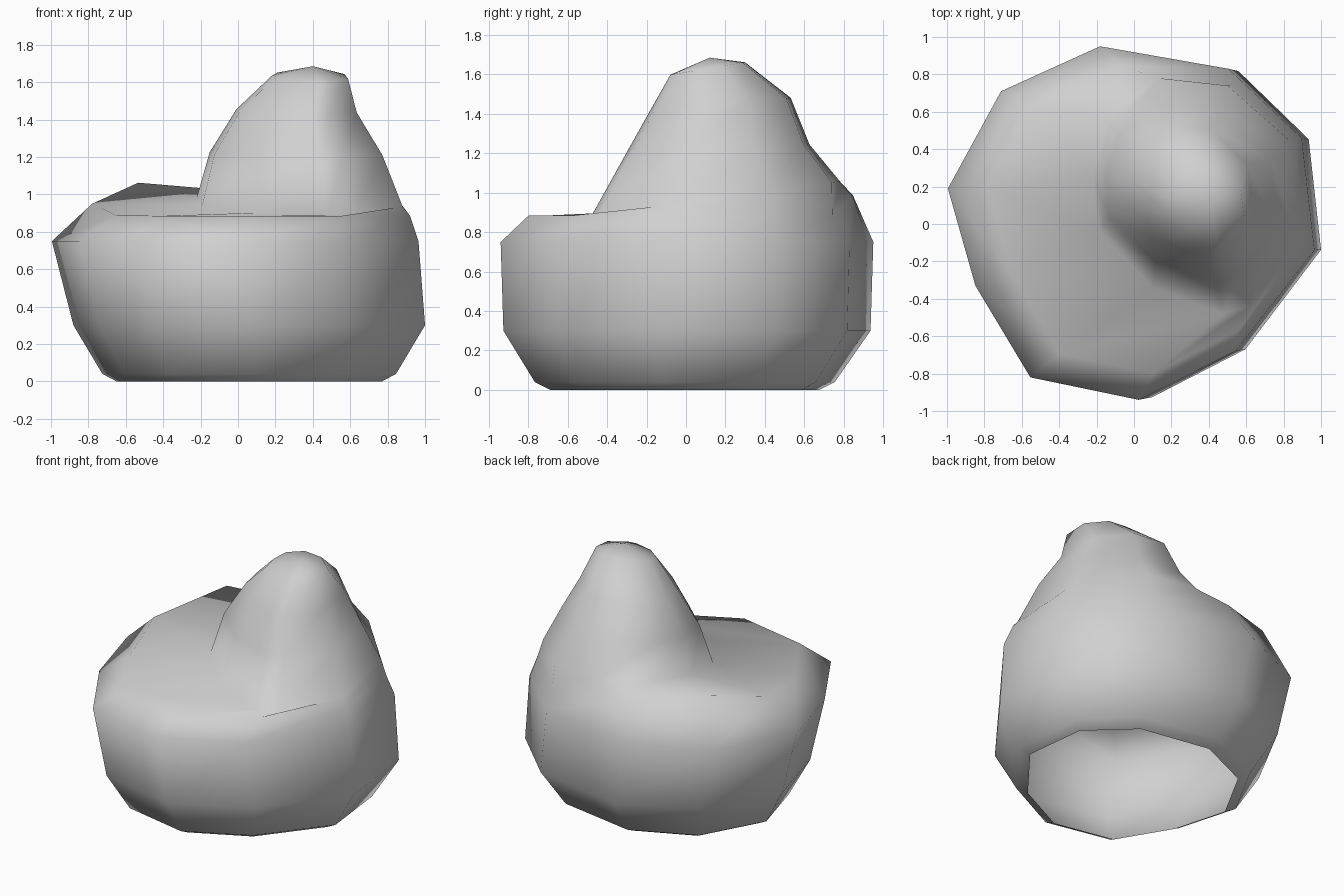
import bpy
import bmesh
from math import atan2, cos, radians

cube = bpy.data.objects.get("Cube")
if cube:
    bpy.data.objects.remove(cube)

# Soft uneven ten-sided footprint of the body
footprint = [(1, -.14), (.93, .46), (.53, .83), (-.17, .95), (-.71, .71),
             (-1, .19), (-.85, -.33), (-.55, -.82), (.04, -.94), (.57, -.68)]
# Outline of the backrest where it grows out of the seat
backrest = [(.55, -.25), (.5, .25), (.17, .59), (-.2, .63), (-.47, .42),
            (-.55, .1), (-.52, -.18), (-.23, -.49), (.15, -.63), (.29, -.59)]


def body_ring(cx, cy, scale_x, scale_y, z, lift=0):
    """Footprint ring; lift raises its back right part."""
    return [(cx + x * scale_x, cy + y * scale_y,
             z + lift * max(0, cos(atan2(y, x) - radians(130))) ** 4)
            for x, y in footprint]


def peak_ring(cx, cy, scale_x, scale_y, z, slope=0):
    """Backrest ring, sloping up towards the back."""
    return [(cx + x * scale_x, cy + y * scale_y, z + y * slope)
            for x, y in backrest]


rings = [
    # Open base, bevel and bulging sides
    body_ring(.06, -.01, .71, .72, 0),
    body_ring(.06, -.01, .785, .805, .04),
    body_ring(.06, 0, .94, .985, .3),
    body_ring(-.015, 0, .98, 1, .75),
    # Seat rim
    body_ring(.07, .02, .85, .87, .885, .18),
    # Backrest, from the crease at the seat to the rounded tip
    peak_ring(.33, .15, 1, 1, .97, .14),
    peak_ring(.31, .16, .84, .74, 1.22, .04),
    peak_ring(.313, .175, .585, .565, 1.45, .05),
    peak_ring(.385, .11, .37, .3, 1.63, .05),
]

bm = bmesh.new()
loops = [[bm.verts.new(p) for p in ring] for ring in rings]
count = len(footprint)
for low, high in zip(loops, loops[1:]):
    for i in range(count):
        j = (i + 1) % count
        bm.faces.new((low[i], low[j], high[j], high[i]))
tip = bm.verts.new((.4, .12, 1.685))
for i in range(count):
    bm.faces.new((loops[-1][i], loops[-1][(i + 1) % count], tip))
for face in bm.faces:
    face.smooth = True

mesh = bpy.data.meshes.new("beanbag_chair")
bm.to_mesh(mesh)
bm.free()
chair = bpy.data.objects.new("beanbag_chair", mesh)
bpy.context.collection.objects.link(chair)

# Plain grey fabric
fabric = bpy.data.materials.new("grey_fabric")
fabric.use_nodes = True
grey = (.63, .63, .63, 1)
fabric.diffuse_color = grey
fabric.node_tree.nodes["Principled BSDF"].inputs["Base Color"].default_value = grey
mesh.materials.append(fabric)
